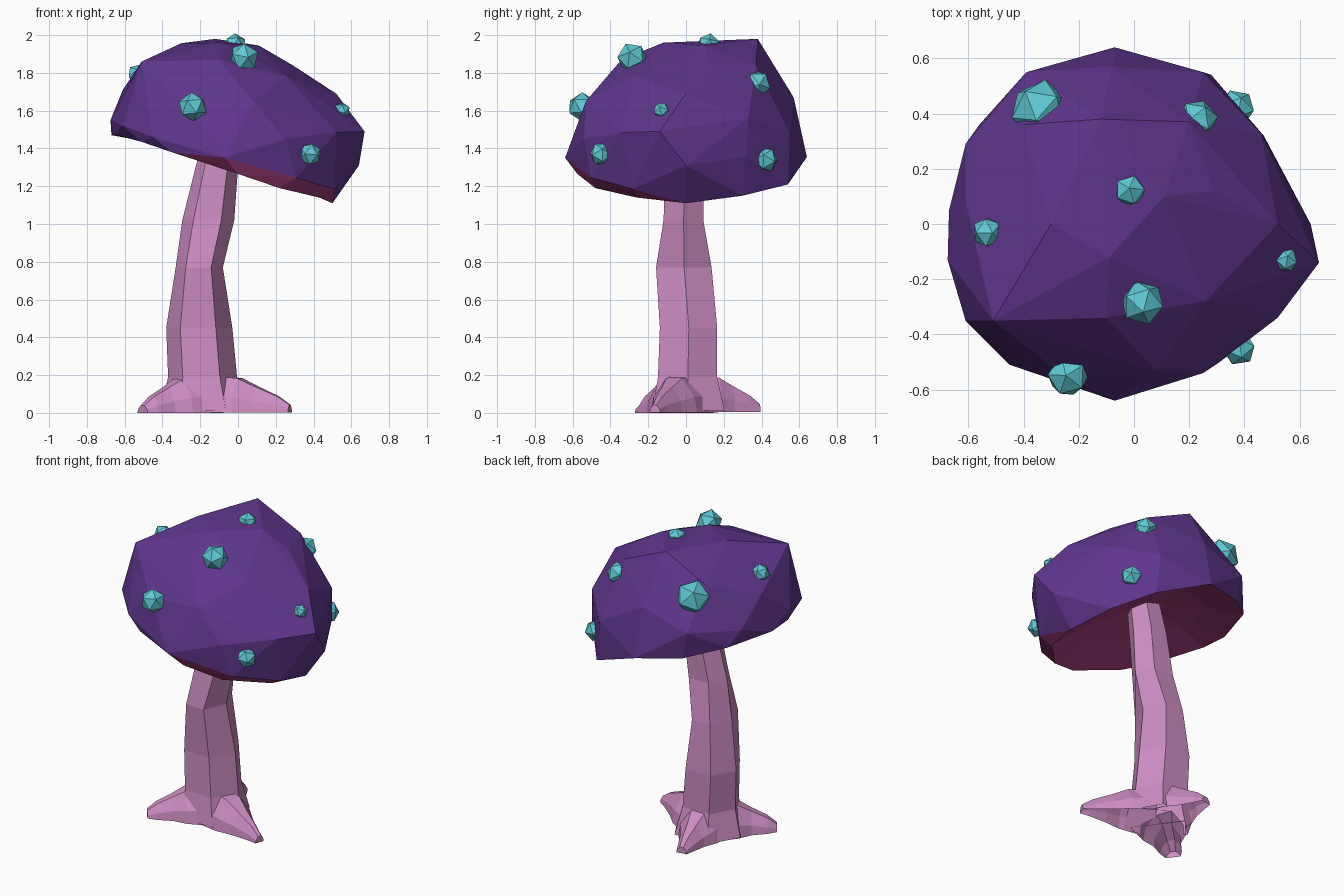
import bpy, bmesh, math
from mathutils import Vector

if "Cube" in bpy.data.objects:
    bpy.data.objects.remove(bpy.data.objects["Cube"])


def material(name, rgb):
    m = bpy.data.materials.new(name)
    m.diffuse_color = (*rgb, 1)
    m.use_nodes = True
    m.node_tree.nodes["Principled BSDF"].inputs["Base Color"].default_value = m.diffuse_color
    return m


PURPLE = material("purple cap", (0.115, 0.036, 0.265))
MAROON = material("maroon underside", (0.38, 0.048, 0.20))
PINK = material("pink stem", (0.61, 0.265, 0.54))
TEAL = material("teal spots", (0.115, 0.59, 0.66))


def finish(name, bm, *mats):
    bmesh.ops.recalc_face_normals(bm, faces=bm.faces)
    me = bpy.data.meshes.new(name)
    bm.to_mesh(me)
    bm.free()
    for m in mats:
        me.materials.append(m)
    ob = bpy.data.objects.new(name, me)
    bpy.context.collection.objects.link(ob)
    return ob


def loft(name, rings, mat):
    bm = bmesh.new()
    loops = [[bm.verts.new(p) for p in r] for r in rings]
    n = len(loops[0])
    for a, b in zip(loops, loops[1:]):
        for i in range(n):
            j = (i + 1) % n
            bm.faces.new((a[i], a[j], b[j], b[i]))
    bm.faces.new(loops[0][::-1])
    bm.faces.new(loops[-1])
    return finish(name, bm, mat)


# Cap: faceted hull of a leaning dome, opened along its rim
dome = [(-.12, .38, 1.98), (-.30, 0, 1.957), (-.51, -.35, 1.86), (-.09, -.12, 1.96),
        (.11, .10, 1.945), (-.10, -.34, 1.87), (.26, -.28, 1.78), (.29, .12, 1.84),
        (.52, 0, 1.69), (.67, -.14, 1.49), (.64, 0, 1.31), (.52, -.34, 1.485),
        (.25, -.54, 1.45), (.08, -.53, 1.65), (-.28, -.53, 1.63), (-.45, -.51, 1.46),
        (-.61, -.35, 1.52), (-.675, -.13, 1.55), (-.61, .08, 1.71), (-.61, .29, 1.55),
        (-.40, .36, 1.82), (-.39, .55, 1.57), (-.08, .57, 1.67), (.25, .55, 1.48),
        (.20, .37, 1.84), (.46, .33, 1.56), (.47, .32, 1.36), (.31, -.50, 1.245),
        (.51, -.28, 1.185)]
rim = [(-.67, .05, 1.47), (-.66, -.13, 1.475), (-.51, -.42, 1.435), (-.35, -.53, 1.38),
       (-.07, -.64, 1.35), (.0, -.575, 1.265), (.22, -.48, 1.19), (.43, -.26, 1.14),
       (.50, 0, 1.11), (.43, .30, 1.15), (.28, .54, 1.21), (-.07, .64, 1.355),
       (-.35, .54, 1.39), (-.56, .36, 1.45)]
bm = bmesh.new()
for p in dome:
    bm.verts.new(p)
rim_verts = [bm.verts.new(p) for p in rim]
lip = set(rim_verts[5:8])
rim_set = set(rim_verts)
bmesh.ops.convex_hull(bm, input=bm.verts[:])
bm.normal_update()
bottom = [f for f in bm.faces if all(v in rim_set for v in f.verts)
          and f.normal.dot(Vector((-.29, 0, -.96))) > .8]
bmesh.ops.delete(bm, geom=bottom, context='FACES')
loose = [v for v in bm.verts if not v.link_faces]
lip -= set(loose)
bmesh.ops.delete(bm, geom=loose, context='VERTS')
bm.normal_update()
for f in bm.faces:
    if any(v in lip for v in f.verts) and f.normal.z < -0.1:
        f.material_index = 1
# Hollow maroon underside rising towards the stem
outer = set(bm.faces)
centre = Vector((-.09, 0, 1.29))
for scale, lift in ((.6, .11), (.3, .07)):
    edges = [e for e in bm.edges if e.is_boundary]
    new = bmesh.ops.extrude_edge_only(bm, edges=edges)['geom']
    for v in (g for g in new if isinstance(g, bmesh.types.BMVert)):
        v.co = centre + (v.co - centre) * scale
        v.co.z += lift
    centre.z += lift
bmesh.ops.holes_fill(bm, edges=[e for e in bm.edges if e.is_boundary], sides=0)
for f in bm.faces:
    if f not in outer:
        f.material_index = 1
finish("mushroom_cap", bm, PURPLE, MAROON)

# Spots: low-poly balls half sunk in the cap
spots = [(-.24, -.55, 1.62, .078), (.03, -.285, 1.88, .082), (-.015, .12, 1.95, .06),
         (-.53, -.03, 1.79, .058), (.55, -.13, 1.60, .045), (.38, -.45, 1.37, .063),
         (.23, .378, 1.74, .075), (.372, .42, 1.34, .068), (-.34, .415, 1.745, .11)]
for k, (x, y, z, r) in enumerate(spots):
    bm = bmesh.new()
    bmesh.ops.create_icosphere(bm, subdivisions=1, radius=r)
    bmesh.ops.rotate(bm, verts=bm.verts, matrix=Vector((0, 0, 1)).rotation_difference(
        Vector((x, y, (z - 1.4) * 1.3))).to_matrix())
    bmesh.ops.translate(bm, verts=bm.verts, vec=(x, y, z))
    finish(f"spot_{k + 1}", bm, TEAL)

# Stem: bent, tapering column; each row is z, x range, y range
rows = [(.012, -.41, .05, -.18, .21), (.19, -.37, -.005, -.15, .17),
        (.45, -.38, -.03, -.14, .17), (.77, -.33, -.08, -.16, .14),
        (1.02, -.295, -.02, -.12, .095), (1.30, -.225, .0, -.11, .10),
        (1.50, -.17, .03, -.09, .09)]
rings = []
for z, x0, x1, y0, y1 in rows:
    rings.append([((x0 + x1) / 2 + (x1 - x0) / 2 * math.cos(a),
                   (y0 + y1) / 2 + (y1 - y0) / 1.75 * math.sin(a), z)
                  for a in (math.radians(d) for d in (0, 58, 122, 180, 235, 300))])
stem = loft("stem", rings, PINK)

# Roots: three flattened toes spreading on the ground, welded to the stem
section = [(-1, 0), (1, 0), (.9, .45), (.35, 1), (-.35, 1), (-.9, .45)]
start = Vector((-.18, .01, 0))
roots = []
for k, (x, y, tip_w) in enumerate([(-.505, -.235, .045), (.275, -.165, .03), (-.24, .39, .035)]):
    d = Vector((x, y, 0)) - start
    side = Vector((-d.y, d.x, 0)).normalized()
    rings = []
    for t, w, h in ((0, .17, .20), (.42, .13, .18), (.62, .085, .135),
                    (.86, tip_w * 1.5, .085), (1, tip_w, .04)):
        c = start + d * t + Vector((0, 0, .003 * k))
        rings.append([c + side * (u * w) + Vector((0, 0, v * h)) for u, v in section])
    roots.append(loft(f"root_{k + 1}", rings, PINK))
    mod = stem.modifiers.new("weld", 'BOOLEAN')
    mod.operation, mod.solver, mod.object = 'UNION', 'EXACT', roots[-1]

# Bake the union and leave the foot open underneath
graph = bpy.context.evaluated_depsgraph_get()
bm = bmesh.new()
bm.from_mesh(stem.evaluated_get(graph).to_mesh())
bm.normal_update()
under = [f for f in bm.faces if f.normal.z < -.8 and f.calc_center_median().z < .03]
bmesh.ops.delete(bm, geom=under, context='FACES')
stem.modifiers.clear()
bm.to_mesh(stem.data)
bm.free()
for r in roots:
    bpy.data.objects.remove(r)
